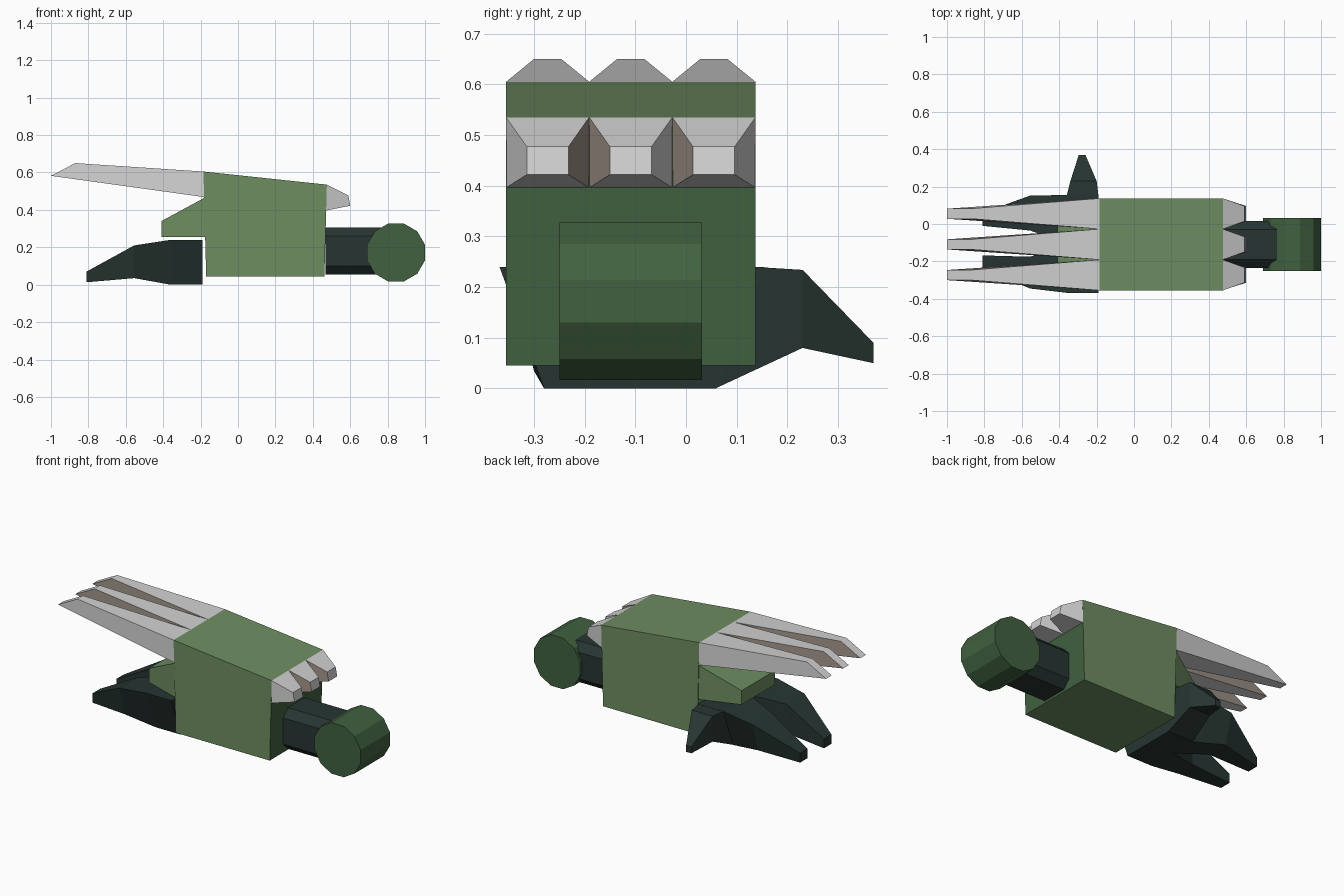
import bpy, bmesh, math

if "Cube" in bpy.data.objects:
    bpy.data.objects.remove(bpy.data.objects["Cube"])


def mat(name, r, g, b):
    m = bpy.data.materials.new(name)
    m.diffuse_color = (r, g, b, 1)
    m.use_nodes = True
    m.node_tree.nodes["Principled BSDF"].inputs["Base Color"].default_value = m.diffuse_color
    return m


LIGHT_GREEN = mat("light green", 0.155, 0.27, 0.12)
DARK_GREEN = mat("dark green", 0.052, 0.12, 0.05)
CHARCOAL = mat("charcoal green", 0.02, 0.036, 0.032)
SILVER = mat("silver", 0.64, 0.64, 0.64)
TAUPE = mat("taupe", 0.35, 0.295, 0.25)

MID = -0.109          # y of the arm's centre line
CELL = 0.164          # width of one blade


def loft(name, rings, mats, rule=None):
    """Skin a list of equal-length point rings, cap both ends."""
    bm = bmesh.new()
    vr = [[bm.verts.new(p) for p in r] for r in rings]
    n = len(vr[0])
    for a, b in zip(vr, vr[1:]):
        for i in range(n):
            j = (i + 1) % n
            bm.faces.new((a[i], a[j], b[j], b[i]))
    bm.faces.new(vr[0])
    bm.faces.new(vr[-1])
    bmesh.ops.recalc_face_normals(bm, faces=bm.faces)
    if rule:
        for f in bm.faces:
            f.normal_update()
            f.material_index = rule(f.normal)
    me = bpy.data.meshes.new(name)
    bm.to_mesh(me)
    bm.free()
    for m in mats:
        me.materials.append(m)
    ob = bpy.data.objects.new(name, me)
    bpy.context.collection.objects.link(ob)
    return ob


def quad(xt, xb, zt, zb, y, h):
    """Rectangle facing along x; top and bottom edges may differ in x."""
    return [(xt, y - h, zt), (xt, y + h, zt), (xb, y + h, zb), (xb, y - h, zb)]


def section(x, z0, z1, top, bottom):
    """Four-sided section at x with separate top and bottom y ranges."""
    return [(x, top[0], z1), (x, top[1], z1), (x, bottom[1], z0), (x, bottom[0], z0)]


# forearm housing, with the wrist-side end face in dark green
profile = [(-0.17, 0.045), (0.462, 0.045), (0.475, 0.535), (-0.185, 0.605)]
loft("forearm_housing",
     [[(x, y, z) for x, z in profile] for y in (-0.355, 0.137)],
     [LIGHT_GREEN, DARK_GREEN], lambda n: 1 if n.x > 0.8 else 0)

# tapered wedge behind the housing
loft("rear_wedge", [quad(-0.175, -0.165, 0.467, 0.255, MID, 0.245),
                    quad(-0.41, -0.41, 0.34, 0.255, MID, 0.16)], [LIGHT_GREEN])

# three long blades with short stubs at the other end
for i in range(3):
    y = MID + (i - 1) * CELL
    loft(f"blade_{i + 1}",
         [quad(-0.185, -0.178, 0.605, 0.468, y, CELL / 2),
          quad(-0.87, -1.0, 0.65, 0.582, y, 0.027)], [SILVER, TAUPE],
         lambda n, i=i: int((n.y > 0.05 and i < 2 or n.y < -0.05 and i > 0)
                            and abs(n.z) < 0.5))
    loft(f"blade_stub_{i + 1}",
         [quad(0.475, 0.468, 0.535, 0.396, y, CELL / 2),
          quad(0.59, 0.60, 0.477, 0.422, y, 0.041)], [SILVER, TAUPE],
         lambda n, i=i: int(n.y > 0.5 and i == 0 or n.y < -0.5 and i > 0))

# chamfered upper arm
a, c = 0.125, 0.08
octagon = [(c, a), (a, c), (a, -c), (c, -a), (-c, -a), (-a, -c), (-a, c), (-c, a)]
loft("upper_arm", [[(x, MID + u, 0.18 + v) for u, v in octagon]
                   for x in (0.468, 0.80)], [CHARCOAL])

# twelve-sided elbow joint
R = 0.155 / math.cos(math.pi / 12)
angles = [math.pi * (2 * k + 1) / 12 for k in range(12)]
loft("elbow_joint", [[(0.845 + R * math.cos(t), y, 0.172 + R * math.sin(t))
                      for t in angles] for y in (-0.25, 0.032)], [DARK_GREEN])

# palm
loft("palm", [section(x, 0.0, 0.24, (-0.368, 0.155), (-0.28, 0.06))
              for x in (-0.19, -0.36)], [CHARCOAL])

# two fingers
loft("inner_finger", [section(-0.36, 0.0, 0.24, (-0.105, 0.155), (-0.105, 0.06)),
                      section(-0.555, 0.035, 0.21, (-0.035, 0.152), (-0.035, 0.10)),
                      section(-0.81, 0.013, 0.07, (-0.01, 0.06), (-0.01, 0.06))],
     [CHARCOAL])
loft("outer_finger", [section(-0.36, 0.0, 0.24, (-0.368, -0.105), (-0.28, -0.105)),
                      section(-0.555, 0.035, 0.21, (-0.345, -0.175), (-0.30, -0.175)),
                      section(-0.81, 0.013, 0.07, (-0.24, -0.168), (-0.24, -0.168))],
     [CHARCOAL])

# thumb pointing sideways
loft("thumb", [[(x0, y0, z0), (x1, y0, z0), (x1, y1, z1), (x0, y1, z1)]
               for x0, x1, y0, z0, y1, z1 in (
                   (-0.36, -0.19, 0.06, 0.001, 0.15, 0.239),
                   (-0.34, -0.20, 0.23, 0.08, 0.23, 0.234),
                   (-0.295, -0.26, 0.37, 0.05, 0.37, 0.09))], [CHARCOAL])
